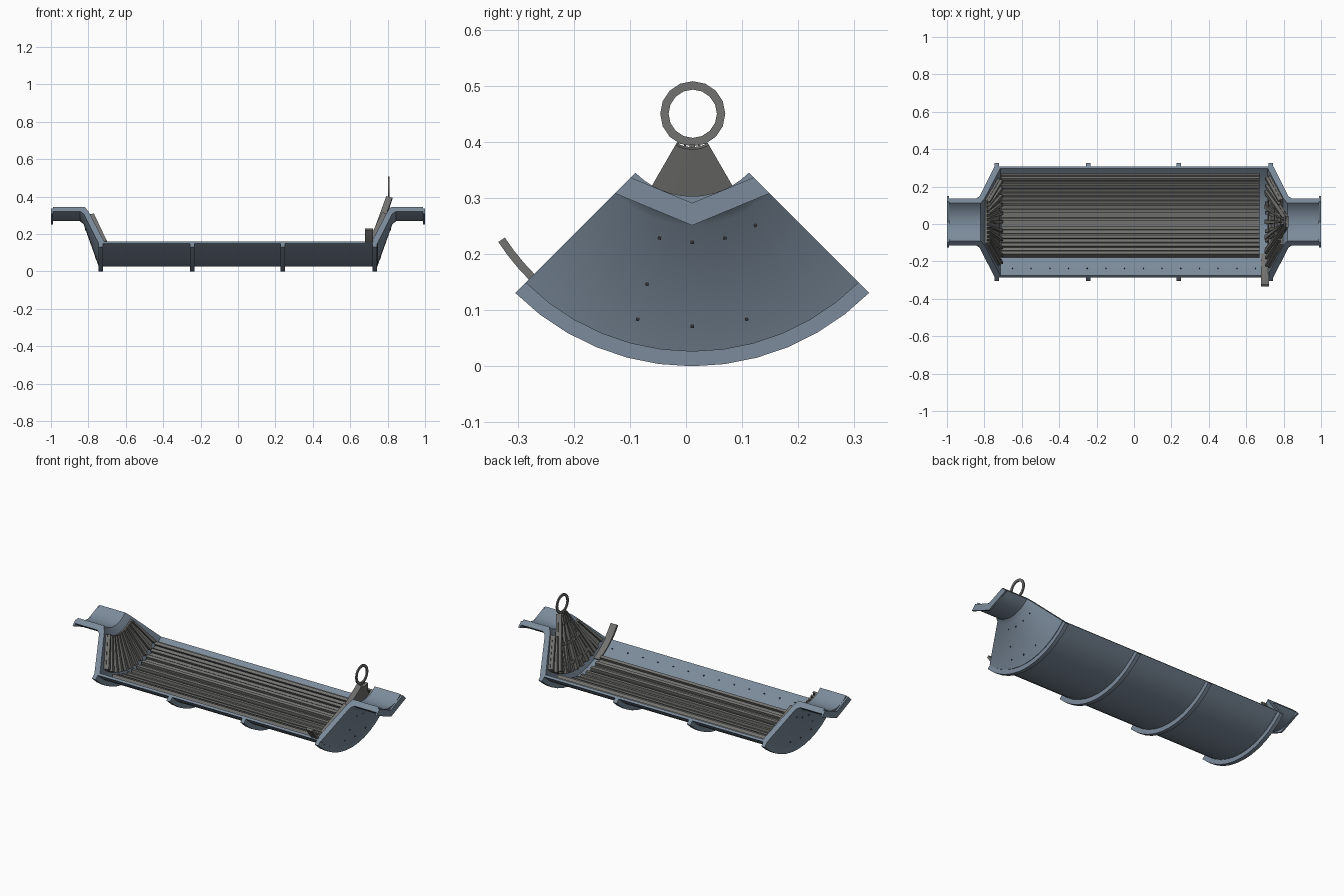
import bpy, bmesh, math
from mathutils import Vector

cube = bpy.data.objects.get("Cube")
if cube:
    bpy.data.objects.remove(cube)

AXIS = (0.011, 0.446)   # y, z of the drum axis
HALF = 45               # half opening of the drum section, degrees


def material(name, rgb):
    m = bpy.data.materials.new(name)
    m.use_nodes = True
    m.diffuse_color = (*rgb, 1)
    m.node_tree.nodes["Principled BSDF"].inputs["Base Color"].default_value = (*rgb, 1)
    return m


STEEL = material("blue grey steel", (0.20, 0.26, 0.33))
LINER = material("grey liner", (0.17, 0.17, 0.165))
DARK = material("dark bolt", (0.03, 0.03, 0.035))


def finish(bm, name, mat):
    bmesh.ops.recalc_face_normals(bm, faces=bm.faces)
    mesh = bpy.data.meshes.new(name)
    bm.to_mesh(mesh)
    bm.free()
    mesh.materials.append(mat)
    obj = bpy.data.objects.new(name, mesh)
    bpy.context.collection.objects.link(obj)
    bpy.ops.object.select_all(action='DESELECT')
    obj.select_set(True)
    bpy.context.view_layer.objects.active = obj
    bpy.ops.object.shade_smooth_by_angle(angle=math.radians(30))
    return obj


def add_sweep(bm, profile, a0, a1, n, side=1, centre=AXIS):
    """Sweep a closed (x, radius) profile around the axis; angle 0 points down."""
    full = a1 - a0 == 360
    rows = []
    for i in range(n if full else n + 1):
        a = math.radians(a0 + (a1 - a0) * i / n)
        rows.append([bm.verts.new((side * x, centre[0] + r * math.sin(a),
                                   centre[1] - r * math.cos(a))) for x, r in profile])
    k = len(profile)
    for i in range(n):
        p, q = rows[i], rows[(i + 1) % len(rows)]
        for j in range(k):
            bm.faces.new((p[j], p[(j + 1) % k], q[(j + 1) % k], q[j]))
    if not full:
        bm.faces.new(rows[0])
        bm.faces.new(rows[-1])


def sweep(name, mat, profile, a0=-HALF, a1=HALF, n=12, **kw):
    bm = bmesh.new()
    add_sweep(bm, profile, a0, a1, n, **kw)
    return finish(bm, name, mat)


def box(x0, x1, r0, r1):
    return [(x0, r0), (x1, r0), (x1, r1), (x0, r1)]


def slab(p, q, t0, t1):
    """Profile of a layer lying t0 to t1 inside the line p-q."""
    d = (Vector(q) - Vector(p)).normalized()
    nrm = Vector((d.y, -d.x))
    p, q = Vector(p), Vector(q)
    return [tuple(v) for v in (p + nrm * t0, q + nrm * t0, q + nrm * t1, p + nrm * t1)]


def bars(name, profile, a0, a1, count, width, side=1):
    bm = bmesh.new()
    for i in range(count):
        a = a0 + (a1 - a0) * i / (count - 1)
        add_sweep(bm, profile, a - width / 2, a + width / 2, 1, side)
    return finish(bm, name, LINER)


def bolts(name, places):
    bm = bmesh.new()
    for x, r, deg in places:
        add_sweep(bm, box(x - 0.003, x + 0.003, r - 0.003, r + 0.003),
                  deg - 0.17 / r, deg + 0.17 / r, 1)
    return finish(bm, name, DARK)


# drum shell and its outer hoops
sweep("drum_shell", STEEL, box(-0.73, 0.73, 0.405, 0.419))
for i, x in enumerate((-0.735, -0.245, 0.24, 0.73)):
    sweep(f"hoop_{i}", STEEL, box(x - 0.012, x + 0.012, 0.412, 0.446))

# cone ends with hollow necks
END = [(0.99, 0.143), (0.82, 0.143), (0.80, 0.175), (0.715, 0.405), (0.72, 0.42),
       (0.745, 0.42), (0.825, 0.195), (0.845, 0.177), (0.99, 0.177)]
for side, tag in ((-1, "right"), (1, "left")):
    sweep(f"{tag}_cone_end", STEEL, END, side=side)
    sweep(f"{tag}_neck_flange", STEEL, box(0.99, 1.0, 0.155, 0.195), n=2, side=side)

# drum liner plates and lifter bars, with the front strip left bare
sweep("drum_liner_plate", LINER, box(-0.71, 0.67, 0.392, 0.406), -28, 40, 9)
bars("drum_lifter_bars", box(-0.71, 0.67, 0.374, 0.393), -26, 37, 10, 2.6)
bars("drum_liner_seams", box(-0.71, 0.67, 0.386, 0.393), -22.5, 33.5, 9, 1.6)

# liners inside both cone ends
LOW, HIGH = (0.728, 0.37), (0.797, 0.183)
for side, tag, reach in ((-1, "right", 39), (1, "left", 42)):
    sweep(f"{tag}_cone_liner", LINER, slab(LOW, HIGH, -0.002, 0.012),
          -reach, reach, 10, side=side)
    bars(f"{tag}_cone_bars", slab(LOW, HIGH, 0.011, 0.028),
         2 - reach, reach - 2, 11, 3, side)

# lifted liner segment with ribs and cross bands
BASE, TOP = (0.73, 0.36), (0.825, 0.06)
sweep("lifted_liner", LINER, slab(BASE, TOP, 0, 0.014), -30, 30, 4)
bars("lifted_liner_ribs", slab(BASE, TOP, 0.013, 0.034), -27, 27, 5, 4)
for i, f in enumerate((0.1, 0.45, 0.8)):
    p, q = (tuple(Vector(BASE).lerp(Vector(TOP), t)) for t in (f, f + 0.06))
    sweep(f"lifted_liner_band_{i}", LINER, slab(p, q, 0.012, 0.026), -29, 29, 4)

# lifting ring and its link
RING = (0.012, 0.45)
sweep("lifting_ring", LINER, box(0.802, 0.809, 0.043, 0.058), 0, 360, 16, centre=RING)
sweep("ring_link", LINER, box(0.795, 0.812, 0.05, 0.075), -5, 5, 1)

# loose curved strip reaching past the front edge
sweep("curved_strip", LINER, box(0.68, 0.722, 0.398, 0.412), -57, -25, 8)

# bolt heads on the bare strip and on the cone ends
bolts("strip_bolts", [(-0.65 + 0.1 * i, 0.403, -38) for i in range(14)])
cone_spots = [(r, a) for r in (0.225, 0.375) for a in (-15, 0, 15)] + [(0.31, -15), (0.225, 30)]
bolts("cone_bolts", [(s * (0.825 - (r - 0.195) * 0.356), r, a)
                     for s in (-1, 1) for r, a in cone_spots])
